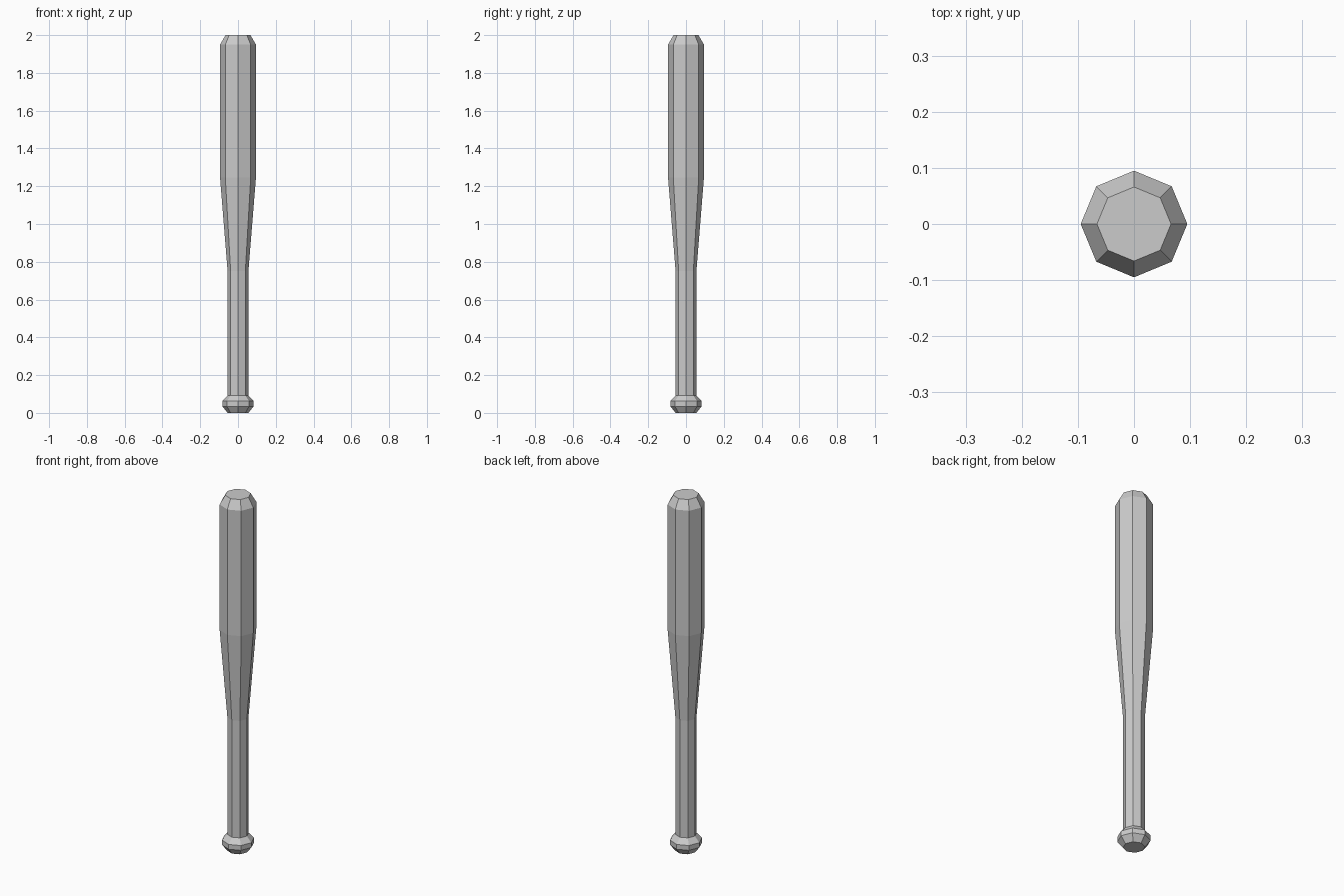
import bpy
import bmesh
from math import cos, sin, tau

cube = bpy.data.objects.get("Cube")
if cube:
    bpy.data.objects.remove(cube, do_unlink=True)

SIDES = 8

# Plain grey finish
grey = bpy.data.materials.new("light_grey")
grey.use_nodes = True
color = (0.6, 0.6, 0.6, 1.0)
grey.diffuse_color = color
grey.node_tree.nodes["Principled BSDF"].inputs["Base Color"].default_value = color

# Profile as (radius, height): knob, handle, taper, barrel, bevelled tip
profile = [
    (0.055, 0.0), (0.083, 0.035), (0.083, 0.062), (0.055, 0.092),
    (0.055, 0.75), (0.095, 1.245), (0.095, 1.95), (0.066, 2.0),
]

# Sweep the profile around the vertical axis and cap both ends
bm = bmesh.new()
rings = [
    [bm.verts.new((r * cos(tau * i / SIDES), r * sin(tau * i / SIDES), z))
     for i in range(SIDES)]
    for r, z in profile
]
for low, high in zip(rings, rings[1:]):
    for i in range(SIDES):
        j = (i + 1) % SIDES
        bm.faces.new((low[i], low[j], high[j], high[i]))
bm.faces.new(rings[0][::-1])
bm.faces.new(rings[-1])

mesh = bpy.data.meshes.new("bat")
bm.to_mesh(mesh)
bm.free()
mesh.materials.append(grey)
bat = bpy.data.objects.new("bat", mesh)
bpy.context.collection.objects.link(bat)
